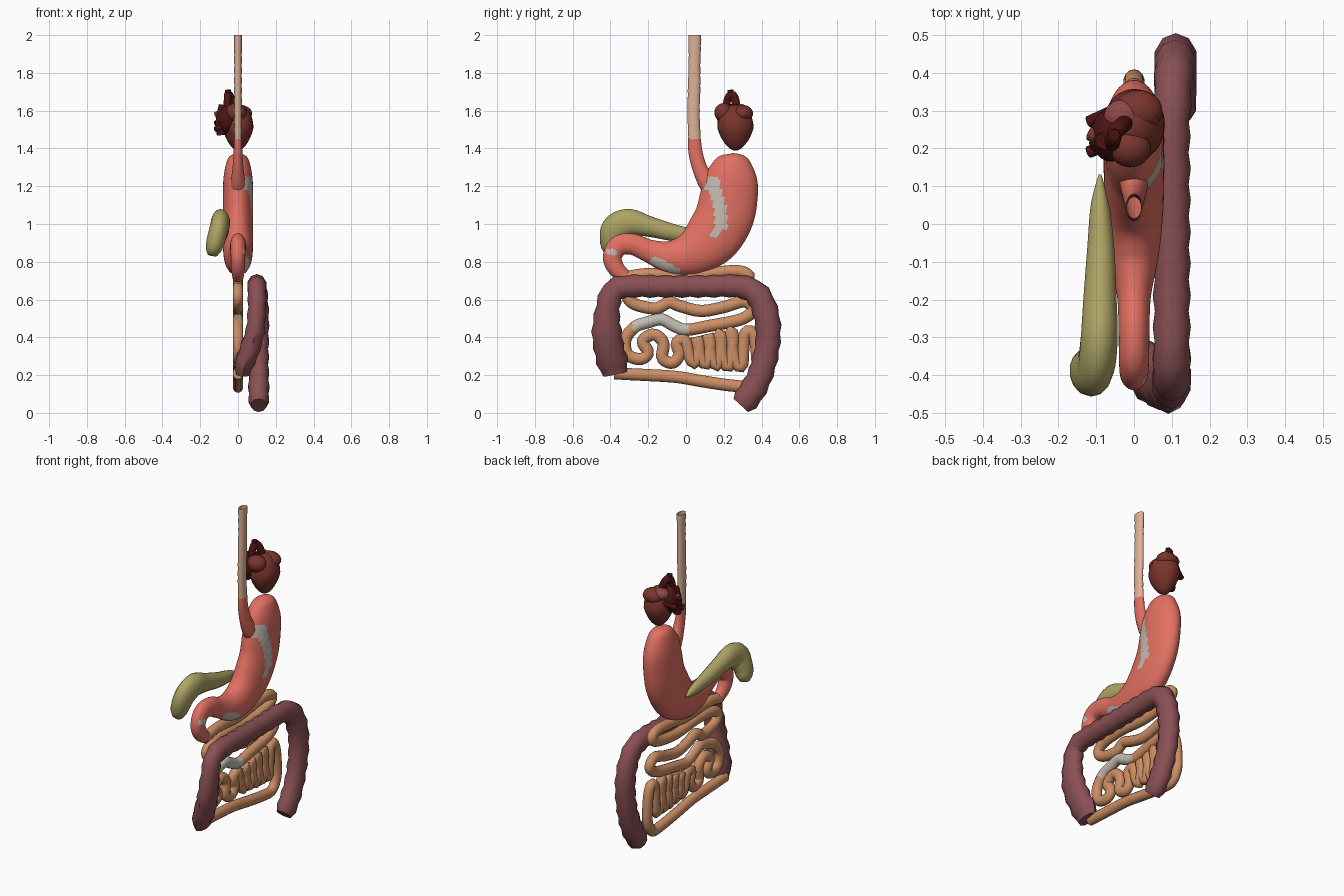
import bpy, bmesh, math
from mathutils import Vector, Matrix


def material(name, r, g, b):
    lin = [((c / 255 + 0.055) / 1.055) ** 2.4 for c in (r, g, b)]
    m = bpy.data.materials.new(name)
    m.diffuse_color = (*lin, 1)
    return m


SALMON = material("stomach salmon", 226, 112, 98)
CREAM = material("gullet cream", 222, 178, 150)
TAN = material("intestine tan", 204, 142, 100)
PLUM = material("colon plum", 138, 80, 84)
OLIVE = material("olive green", 174, 164, 100)
PALE = material("pale grey", 196, 188, 178)
RED = material("heart red brown", 122, 52, 45)
DARK = material("heart dark red", 76, 20, 18)
ROSE = material("heart rose", 142, 72, 70)


def finish(name, bm, mats, angle=60):
    bmesh.ops.recalc_face_normals(bm, faces=bm.faces)
    me = bpy.data.meshes.new(name)
    bm.to_mesh(me)
    bm.free()
    for m in mats:
        me.materials.append(m)
    ob = bpy.data.objects.new(name, me)
    bpy.context.collection.objects.link(ob)
    bpy.ops.object.select_all(action='DESELECT')
    ob.select_set(True)
    bpy.context.view_layer.objects.active = ob
    bpy.ops.object.shade_smooth_by_angle(angle=math.radians(angle))
    return ob


def resample(pts, n):
    """Smooth curve through points of any dimension, n even steps along it."""
    p = [pts[0]] + list(pts) + [pts[-1]]
    dense = []
    for i in range(1, len(p) - 2):
        for k in range(16):
            t = k / 16
            dense.append([0.5 * (2 * b + (c - a) * t + (2 * a - 5 * b + 4 * c - d) * t * t
                                 + (3 * b - a - 3 * c + d) * t ** 3)
                          for a, b, c, d in zip(*p[i - 1:i + 3])])
    dense.append(list(pts[-1]))
    acc = [0]
    for a, b in zip(dense, dense[1:]):
        acc.append(acc[-1] + math.dist(a, b))
    out, j = [], 0
    for i in range(n):
        s = acc[-1] * i / (n - 1)
        while j < len(acc) - 2 and acc[j + 1] < s:
            j += 1
        f = (s - acc[j]) / max(acc[j + 1] - acc[j], 1e-9)
        out.append([a + (b - a) * f for a, b in zip(dense[j], dense[j + 1])])
    return out


def tube(name, pts, mats, rings, sides, bump=0.0, caps=True, ref=(1, 0, 0), rule=None, angle=60):
    """Sweep an ellipse along points (x, y, z, in-plane radius, side radius)."""
    s = resample(pts, rings)
    c = [Vector(q[:3]) for q in s]
    bm = bmesh.new()
    loops = []
    for i, q in enumerate(s):
        t = (c[min(i + 1, rings - 1)] - c[max(i - 1, 0)]).normalized()
        n = t.cross(Vector(ref)).normalized()
        b = n.cross(t)
        k = 1 + bump * (-1) ** i
        loops.append([bm.verts.new(c[i] + n * max(q[3], .003) * k * math.cos(a)
                                   + b * max(q[4], .003) * k * math.sin(a))
                      for a in (2 * math.pi * j / sides for j in range(sides))])
    for A, B in zip(loops, loops[1:]):
        for j in range(sides):
            f = bm.faces.new((A[j], A[j - 1], B[j - 1], B[j]))
            if rule and rule(f.calc_center_median()):
                f.material_index = 1
    if caps:
        bm.faces.new(loops[0])
        bm.faces.new(loops[-1])
    return finish(name, bm, mats, angle)


def blob(name, loc, scale, mat, taper=0.0, rot=(0, 0, 0)):
    bm = bmesh.new()
    bmesh.ops.create_uvsphere(bm, u_segments=24, v_segments=14, radius=1)
    for v in bm.verts:
        k = 1 + taper * min(v.co.z, 0)
        v.co.x *= k
        v.co.y *= k
    m = Matrix.LocRotScale(Vector(loc), None, None)
    for i, ax in enumerate('XYZ'):
        m = m @ Matrix.Rotation(math.radians(rot[i]), 4, ax)
    bm.transform(m @ Matrix.Diagonal((*scale, 1)))
    return finish(name, bm, [mat])


def near(line, r):
    """Rule: point lies within r of a (y, z) polyline on the +x side."""
    L = [Vector(p) for p in line]

    def test(p):
        q = Vector((p.y, p.z))
        for a, b in zip(L, L[1:]):
            t = max(0, min(1, (q - a).dot(b - a) / (b - a).length_squared))
            if (q - a - (b - a) * t).length < r:
                return p.x > 0.005
        return False
    return test


# gullet: open pale tube, then salmon lower end
tube("gullet", [(0, .045, 1.44, .033, .02), (0, .04, 1.58, .032, .02), (0, .043, 1.72, .033, .02),
                (0, .045, 1.86, .031, .02), (0, .047, 2.0, .034, .021)],
     [CREAM], 22, 16, bump=.03, caps=False)
tube("gullet_end", [(0, .045, 1.45, .034, .022), (0, .05, 1.38, .037, .023), (0, .075, 1.29, .04, .03),
                    (0, .12, 1.21, .05, .04), (0, .18, 1.14, .05, .045)], [SALMON], 20, 20, caps=False)

# stomach narrowing into the duodenum bend
patches = [near([(.11, 1.215), (.15, 1.215)], .035), near([(.15, 1.2), (.18, 1.08)], .032),
           near([(.18, 1.09), (.185, 1.0)], .033), near([(.18, 1.0), (.15, .95)], .022),
           near([(-.17, .805), (-.12, .785), (-.05, .745)], .022), near([(-.41, .855), (-.38, .85)], .015)]
tube("stomach", [(0, .25, 1.375, .003, .003), (0, .25, 1.362, .06, .04), (0, .248, 1.33, .096, .06),
                 (0, .24, 1.25, .137, .076), (0, .228, 1.15, .152, .08), (0, .20, 1.03, .155, .08),
                 (0, .13, .92, .148, .08), (0, .03, .845, .118, .077), (0, -.08, .825, .09, .066),
                 (0, -.19, .855, .062, .045), (0, -.28, .892, .056, .041), (0, -.355, .885, .055, .04),
                 (0, -.39, .825, .05, .038), (0, -.37, .765, .045, .036), (0, -.32, .72, .035, .03)],
     [SALMON, PALE], 130, 48, rule=lambda p: any(t(p) for t in patches))

# small intestine: rows, then upright wiggles, then the bottom run
rows = [(-.33, .715), (-.2, .735), (0, .725), (.15, .742), (.28, .75), (.335, .72), (.28, .68), (.1, .655),
        (-.1, .67), (-.26, .66), (-.31, .62), (-.27, .575), (-.16, .553), (-.09, .585), (-.03, .565),
        (.08, .54), (.2, .56), (.31, .59), (.355, .545), (.29, .495), (.12, .46), (0, .44), (-.07, .465),
        (-.13, .495), (-.2, .48), (-.27, .455), (-.32, .39), (-.31, .31), (-.24, .285), (-.2, .32),
        (-.23, .38), (-.17, .415), (-.12, .37), (-.125, .29), (-.07, .265), (-.035, .31), (-.05, .37)]
for i, y in enumerate((.02, .08, .14, .2, .26)):
    lo, top = .265 - .005 * i, .385 + .012 * i
    rows += [(y - .025, top), (y, lo + .03), (y + .03, lo), (y + .05, top - .03)]
rows = rows[:-1] + [(.3, .27), (.31, .41), (.345, .43), (.37, .36), (.375, .22), (.33, .145), (.24, .145),
                    (.1, .165), (-.05, .19), (-.2, .2), (-.3, .205), (-.38, .21)]
tube("small_intestine", [(0, y, z, .032, .028) for y, z in rows], [TAN, PALE], 420, 14,
     rule=near([(-.25, .462), (-.2, .48), (-.13, .495), (-.07, .465), (-.02, .445)], .034))

# large intestine: lumpy frame around it
tube("large_intestine", [(.025, -.375, .205, .06, .035), (.03, -.385, .25, .08, .05),
                         (.06, -.405, .33, .08, .055), (.09, -.42, .43, .078, .052),
                         (.1, -.415, .55, .064, .05), (.1, -.385, .645, .062, .05),
                         (.1, -.31, .67, .06, .05), (.1, -.15, .67, .058, .05), (.1, .1, .67, .058, .05),
                         (.1, .28, .67, .06, .05), (.105, .375, .63, .066, .052),
                         (.11, .425, .52, .068, .055), (.11, .435, .4, .066, .055),
                         (.11, .415, .27, .066, .054), (.11, .375, .16, .068, .055),
                         (.11, .325, .08, .07, .055), (.11, .29, .04, .055, .045)],
     [PLUM], 46, 10, bump=.06, angle=50)

# gall bladder: tapered tail and hooked end
tube("gall_bladder", [(-.09, .13, .92, .004, .004), (-.09, .05, .935, .032, .025),
                      (-.088, -.07, .955, .045, .037), (-.09, -.2, .988, .055, .045),
                      (-.092, -.3, 1.008, .072, .05), (-.1, -.37, .975, .078, .05),
                      (-.118, -.39, .91, .066, .05), (-.13, -.385, .865, .055, .042),
                      (-.135, -.38, .835, .03, .025)], [OLIVE], 36, 14)

# heart: ventricles, chambers on top, vessels
blob("heart_ventricles", (.0, .262, 1.51), (.082, .096, .122), RED, taper=.28)
blob("heart_left_atrium", (.01, .3, 1.585), (.065, .055, .045), RED)
blob("heart_front_lobe", (-.01, .2, 1.59), (.055, .05, .05), RED)
blob("heart_right_atrium", (-.06, .235, 1.555), (.055, .07, .08), DARK)
blob("heart_rose_patch", (-.03, .285, 1.6), (.05, .045, .036), ROSE)
tube("heart_aorta", [(-.02, .27, 1.58, .022, .022), (-.03, .262, 1.65, .022, .022),
                     (-.05, .245, 1.685, .022, .022), (-.055, .22, 1.66, .02, .02),
                     (-.06, .21, 1.58, .02, .02)], [DARK], 20, 12)
tube("heart_artery_stub", [(-.05, .24, 1.66, .017, .017), (-.053, .235, 1.71, .016, .016)], [DARK], 4, 12)
tube("heart_side_vein", [(-.09, .215, 1.47, .025, .022), (-.095, .215, 1.54, .026, .024),
                         (-.08, .22, 1.63, .022, .022)], [DARK], 10, 12)
tube("heart_cross_vessel", [(-.115, .24, 1.575, .02, .02), (-.03, .2, 1.61, .022, .022),
                            (.03, .2, 1.59, .02, .02)], [RED], 12, 12, ref=(0, 0, 1))
for i, y in enumerate((.22, .3)):
    tube(f"heart_lung_vein_{i + 1}", [(-.12, y - .03, 1.5 + .03 * i, .016, .016),
                                      (-.05, y, 1.53 + .03 * i, .018, .018)], [DARK], 4, 10, ref=(0, 0, 1))
